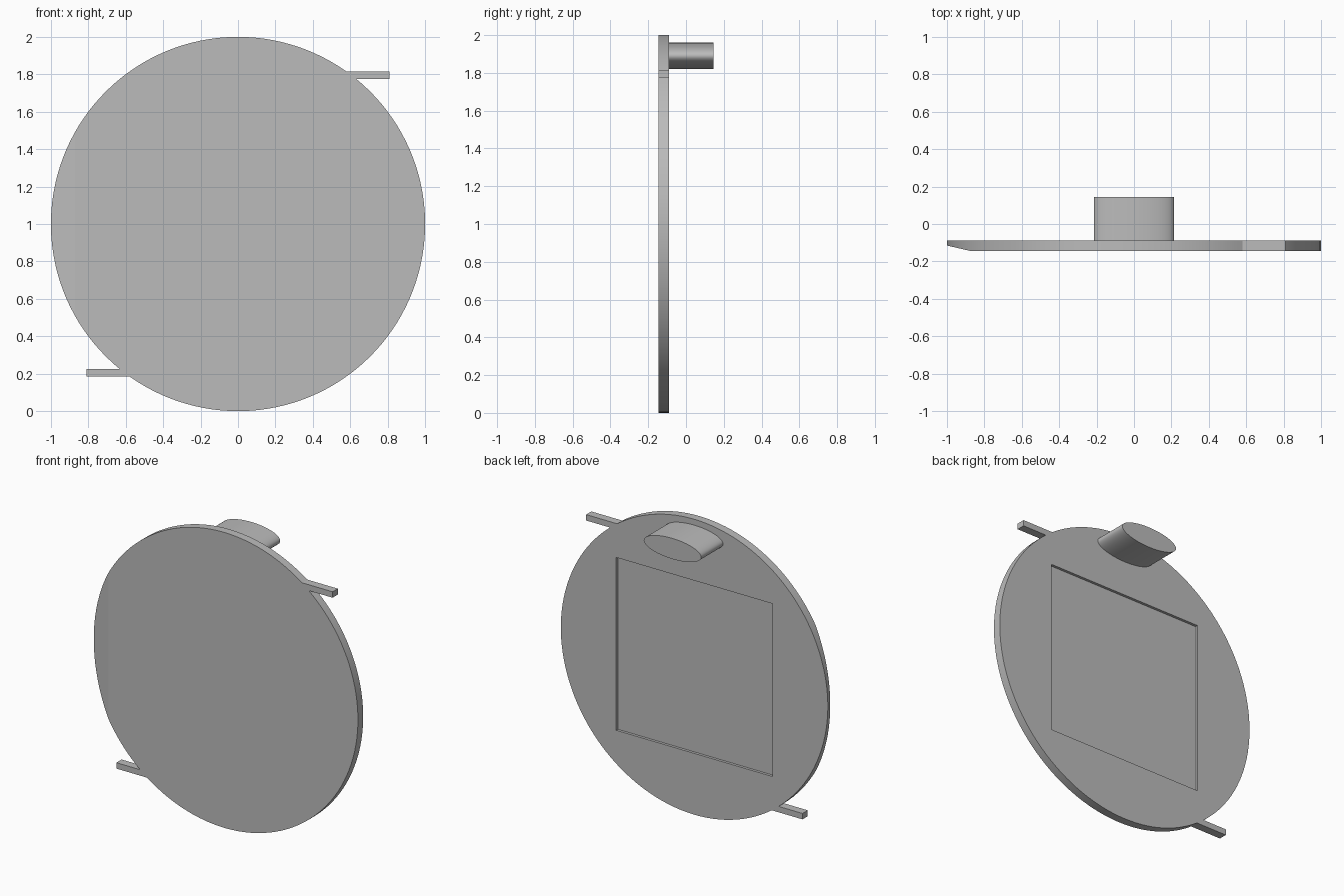
import bpy, bmesh
from math import sin, cos, asin, pi, radians
from mathutils import Vector

cube = bpy.data.objects.get("Cube")
if cube:
    bpy.data.objects.remove(cube, do_unlink=True)

FRONT, BACK, KNOB_END = -0.145, -0.089, 0.145
CENTRE = 1.0

grey = bpy.data.materials.new("plain_grey")
grey.use_nodes = True
colour = (0.5, 0.5, 0.5, 1)
grey.diffuse_color = colour
grey.node_tree.nodes["Principled BSDF"].inputs["Base Color"].default_value = colour


def extrude_profile(points, y0, y1):
    """Solid from an outline in the x-z plane, running from y0 to y1."""
    bm = bmesh.new()
    face = bm.faces.new([bm.verts.new((x, y0, z)) for x, z in points])
    new = bmesh.ops.extrude_face_region(bm, geom=[face])["geom"]
    moved = [g for g in new if isinstance(g, bmesh.types.BMVert)]
    bmesh.ops.translate(bm, verts=moved, vec=(0, y1 - y0, 0))
    bmesh.ops.recalc_face_normals(bm, faces=bm.faces)
    return bm


def finish(bm, name):
    bmesh.ops.recalc_face_normals(bm, faces=bm.faces)
    mesh = bpy.data.meshes.new(name)
    bm.to_mesh(mesh)
    bm.free()
    mesh.materials.append(grey)
    obj = bpy.data.objects.new(name, mesh)
    bpy.context.collection.objects.link(obj)
    return obj


def activate(obj):
    bpy.ops.object.select_all(action='DESELECT')
    obj.select_set(True)
    bpy.context.view_layer.objects.active = obj


# Disc outline with a straight side tab; the other half is a half turn of it
tab_top, tab_low, tab_tip, steps = 0.815, 0.775, 0.81, 64
start, end = asin(tab_top), pi + asin(tab_low)
half = []
for i in range(steps + 1):
    a = start + (end - start) * i / steps
    half.append((cos(a), sin(a)))
half += [(-tab_tip, -tab_low), (-tab_tip, -tab_top)]
outline = half + [(-x, -z) for x, z in half]
bm = extrude_profile([(x, z + CENTRE) for x, z in outline], FRONT, BACK)

# Thin bevel across one side of the front face
cut = bmesh.ops.bisect_plane(
    bm, geom=bm.verts[:] + bm.edges[:] + bm.faces[:],
    plane_co=Vector((-0.87, FRONT, 0)), plane_no=Vector((-0.03, -0.13, 0)),
    clear_outer=True)["geom_cut"]
bmesh.ops.holes_fill(bm, edges=[g for g in cut if isinstance(g, bmesh.types.BMEdge)])
disc = finish(bm, "disc_with_tabs")

# Shallow square recess in the back
side, depth = 0.585, 0.018
square = [(-side, -side), (side, -side), (side, side), (-side, side)]
cutter = finish(extrude_profile([(x, z + CENTRE) for x, z in square],
                                BACK - depth, BACK + 0.05), "recess_cutter")
cutter.hide_render = True
mod = disc.modifiers.new("recess", 'BOOLEAN')
mod.operation = 'DIFFERENCE'
mod.solver = 'EXACT'
mod.object = cutter
activate(disc)
bpy.ops.object.modifier_apply(modifier=mod.name)
bpy.data.objects.remove(cutter, do_unlink=True)
bpy.ops.object.shade_smooth_by_angle(angle=radians(10))

# Oval knob near the top of the back
count = 96
oval = [(0.215 * cos(2 * pi * i / count), 1.89 + 0.07 * sin(2 * pi * i / count))
        for i in range(count)]
knob = finish(extrude_profile(oval, BACK - 0.01, KNOB_END), "back_knob")
activate(knob)
bpy.ops.object.shade_smooth_by_angle(angle=radians(30))
